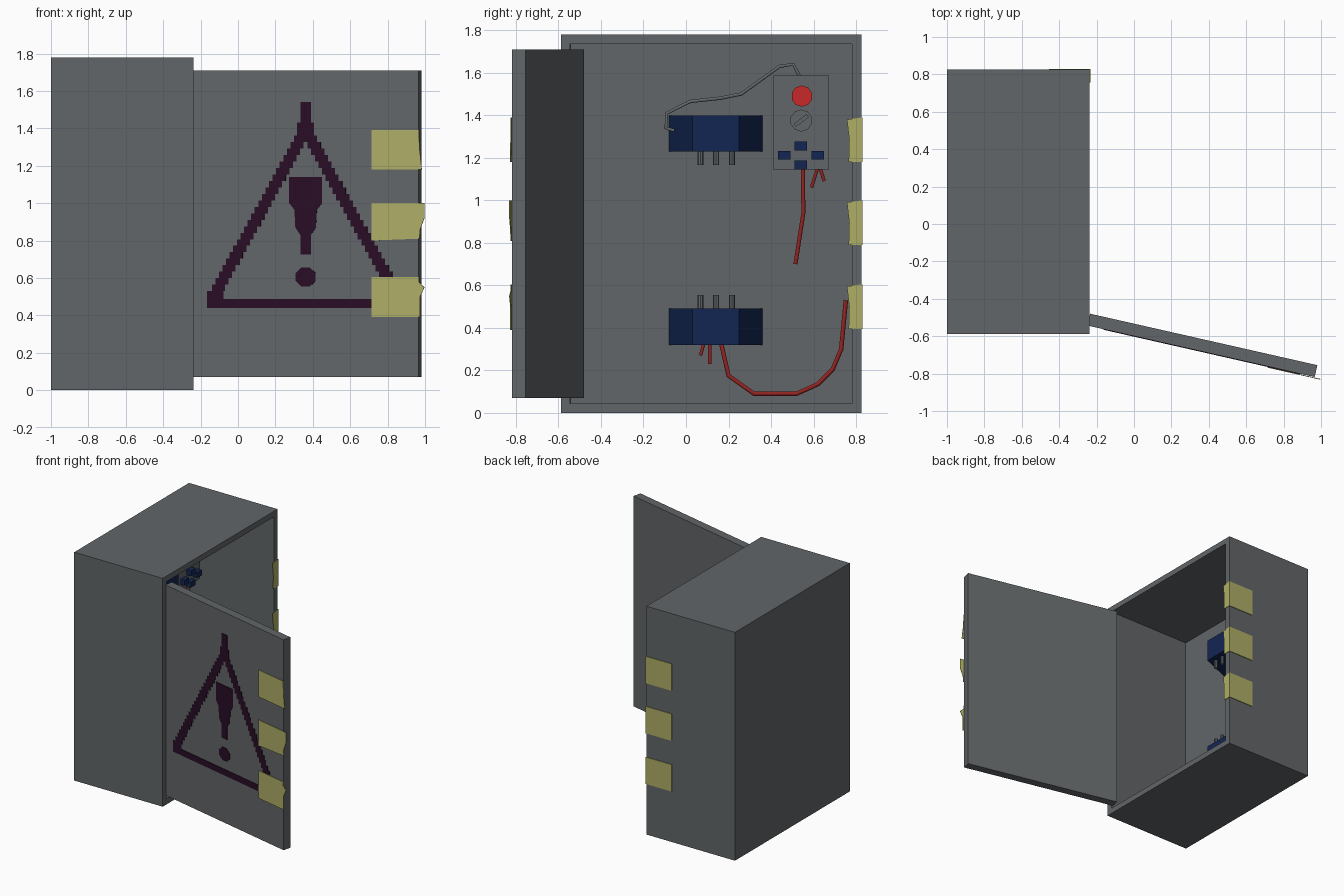
import bpy, bmesh, math
from mathutils import Vector, Matrix

if "Cube" in bpy.data.objects:
    bpy.data.objects.remove(bpy.data.objects["Cube"])


def material(name, rgb):
    m = bpy.data.materials.new(name)
    m.diffuse_color = (*rgb, 1)
    m.use_nodes = True
    m.node_tree.nodes["Principled BSDF"].inputs["Base Color"].default_value = m.diffuse_color
    return m


GRAY = material("gray_metal", (0.122, 0.133, 0.140))
YELLOW = material("yellow_tape", (0.42, 0.42, 0.135))
PURPLE = material("dark_purple_paint", (0.022, 0.004, 0.019))
BLUE = material("dark_blue_plastic", (0.006, 0.019, 0.085))
RED = material("red_button", (0.58, 0.022, 0.02))
WIRE_RED = material("red_wire", (0.29, 0.018, 0.016))


def finish(name, bm, mat):
    bmesh.ops.recalc_face_normals(bm, faces=bm.faces)
    me = bpy.data.meshes.new(name)
    bm.to_mesh(me)
    bm.free()
    me.materials.append(mat)
    ob = bpy.data.objects.new(name, me)
    bpy.context.collection.objects.link(ob)
    return ob


def prisms(name, loops, offset, mat):
    """One object made of flat outlines, each extruded by the offset."""
    bm = bmesh.new()
    off = Vector(offset)
    for loop in loops:
        a = [bm.verts.new(p) for p in loop]
        b = [bm.verts.new(Vector(p) + off) for p in loop]
        bm.faces.new(a)
        bm.faces.new(b[::-1])
        for i in range(len(a)):
            j = (i + 1) % len(a)
            bm.faces.new((a[i], b[i], b[j], a[j]))
    return finish(name, bm, mat)


def yz_rect(x, y0, y1, z0, z1):
    return [(x, y0, z0), (x, y1, z0), (x, y1, z1), (x, y0, z1)]


def disc(x, y, z, r, n):
    return [(x, y + r * math.cos(math.tau * (i + .5) / n),
             z + r * math.sin(math.tau * (i + .5) / n)) for i in range(n)]


def wire(name, pts, x, r, mat):
    cu = bpy.data.curves.new(name, 'CURVE')
    cu.dimensions = '3D'
    cu.bevel_depth = r
    cu.bevel_resolution = 1
    cu.use_fill_caps = True
    sp = cu.splines.new('POLY')
    sp.points.add(len(pts) - 1)
    for p, (y, z) in zip(sp.points, pts):
        p.co = (x, y, z, 1)
    cu.materials.append(mat)
    bpy.context.collection.objects.link(bpy.data.objects.new(name, cu))


# Cabinet: a box hollowed out from its open +x side
RIM, BACK = -0.237, -0.96
bm = bmesh.new()
bmesh.ops.create_cube(bm, size=1, matrix=Matrix.Translation(((RIM - 1) / 2, 0.118, 0.89))
                      @ Matrix.Diagonal((RIM + 1, 1.414, 1.78, 1)))
front = max(bm.faces, key=lambda f: f.calc_center_median().x)
bmesh.ops.inset_individual(bm, faces=[front], thickness=0.062)
bmesh.ops.inset_individual(bm, faces=[front], thickness=0.001)
for v in front.verts:
    v.co.x = BACK
finish("cabinet", bm, GRAY)

# Door, swung open about 103 degrees
NORMAL = Vector((-0.2208, -0.9753, 0))


def on_door(x, z, lift=0.0):
    return Vector((x, -0.543 - (x + 0.249) * 0.2264, z)) + NORMAL * lift


prisms("door", [[on_door(-0.249, 0.07), on_door(0.966, 0.07),
                 on_door(0.966, 1.71), on_door(-0.249, 1.71)]], -NORMAL * 0.065, GRAY)

# Warning sign: stepped triangle, exclamation bar and dot
CX = 0.362


def sign_rect(x0, x1, z0, z1):
    return [on_door(x0, z0), on_door(x1, z0), on_door(x1, z1), on_door(x0, z1)]


sign = [sign_rect(CX - .526, CX + .526, .44, .488),
        sign_rect(CX - .028, CX + .028, 1.43, 1.54)]
for s in (-1, 1):
    sign.append(sign_rect(*sorted((CX + s * .526, CX + s * .44)), .488, .53))
ROWS = 26
h = 0.90 / ROWS
for i in range(ROWS):
    z = .53 + i * h
    outer = max(0.525 * (1.455 - z - h / 2) / 0.95, 0.045)
    inner = outer - 0.07
    if inner <= 0:
        sign.append(sign_rect(CX - outer, CX + outer, z, z + h))
    else:
        for s in (-1, 1):
            sign.append(sign_rect(*sorted((CX + s * inner, CX + s * outer)), z, z + h))
half_bar = [(.088, 1.14), (.088, 1.0), (.06, .965), (.055, .87), (.028, .83), (.028, .725)]
sign.append([on_door(CX + a, z) for a, z in half_bar]
            + [on_door(CX - a, z) for a, z in half_bar[::-1]])
sign.append([on_door(CX + .058 * math.cos(math.tau * (i + .5) / 8),
                     .605 + .055 * math.sin(math.tau * (i + .5) / 8)) for i in range(8)])
prisms("warning_sign", sign, NORMAL * 0.003, PURPLE)

# Torn tape on the door, with ragged ends past the edge
torn = [(1.18, 1.39, [(.984, 1.18), (.972, 1.29), (.968, 1.39)]),
        (.80, 1.00, [(.972, .81), (.975, .86), (.998, .92), (.998, 1.0)]),
        (.39, .605, [(.975, .39), (.975, .50), (.998, .55), (.97, .575), (.968, .605)])]
prisms("door_tape", [[on_door(.715, z1, .003), on_door(.715, z0, .003)]
                     + [on_door(x, z, .003) for x, z in end] for z0, z1, end in torn],
       NORMAL * 0.004, YELLOW)

# Matching tape on the cabinet back and around its rim
spans = [(1.18, 1.39), (.79, 1.00), (.395, .605)]
prisms("cabinet_back_tape", [[(-.455, .825, a), (RIM + .004, .825, a), (RIM + .004, .825, b),
                              (-.455, .825, b)] for a, b in spans], (0, .005, 0), YELLOW)
prisms("cabinet_rim_tape", [[(RIM, .828, a), (RIM, .828, b), (RIM, .757, b - .01),
                             (RIM, .768, (a + b) / 2), (RIM, .765, a)]
                            for a, b in spans], (.004, 0, 0), YELLOW)

# Two tapered relay blocks, each with three pins
for label, z0, z1, pin in (("upper", 1.23, 1.40, 1.165), ("lower", .32, .49, .555)):
    prisms(label + "_relay", [[(BACK, -.08, z0), (BACK, .36, z0), (-.69, .25, z0),
                               (-.69, .03, z0)]], (0, 0, z1 - z0), BLUE)
    root = z0 if pin < z0 else z1
    for i, y in enumerate((.068, .142, .216)):
        prisms(f"{label}_relay_pin_{i}",
               [[(-.74 + .014 * math.cos(math.tau * k / 8),
                  y + .014 * math.sin(math.tau * k / 8), root) for k in range(8)]],
               (0, 0, pin - root), GRAY)

# Control board with button, dial and keypad
FACE = -0.80
prisms("control_board", [yz_rect(BACK, .412, .672, 1.145, 1.588)], (FACE - BACK, 0, 0), GRAY)
prisms("red_push_button", [disc(FACE, .545, 1.49, .05, 10)], (.04, 0, 0), RED)
prisms("dial", [disc(FACE, .542, 1.375, .052, 10)], (.03, 0, 0), GRAY)
c, s = math.cos(.65), math.sin(.65)
prisms("dial_grip", [[(FACE + .03, .542 + a * c - b * s, 1.375 + a * s + b * c)
                      for a, b in ((-.038, -.009), (.038, -.009), (.038, .009), (-.038, .009))]],
       (.012, 0, 0), GRAY)
prisms("keypad", [yz_rect(FACE, y - .029, y + .029, z - .021, z + .021)
                  for y, z in ((.54, 1.256), (.462, 1.212), (.619, 1.212), (.54, 1.166))],
       (.035, 0, 0), BLUE)

# Wires
wire("gray_wire", [(.535, 1.58), (.505, 1.64), (.44, 1.63), (.26, 1.50), (.16, 1.48),
                   (.02, 1.465), (-.09, 1.41), (-.095, 1.34), (-.055, 1.328)],
     -.88, .009, GRAY)
wire("board_wire", [(.55, 1.16), (.552, .94), (.515, .70)], -.87, .011, WIRE_RED)
wire("board_stub_left", [(.62, 1.155), (.59, 1.06)], -.87, .009, WIRE_RED)
wire("board_stub_right", [(.63, 1.155), (.65, 1.09)], -.87, .009, WIRE_RED)
wire("relay_wire", [(.165, .33), (.20, .175), (.32, .09), (.52, .09), (.62, .135),
                    (.69, .205), (.73, .30), (.752, .53)], -.85, .012, WIRE_RED)
wire("relay_stub_left", [(.085, .33), (.068, .27)], -.85, .009, WIRE_RED)
wire("relay_stub_right", [(.112, .33), (.112, .23)], -.85, .009, WIRE_RED)
